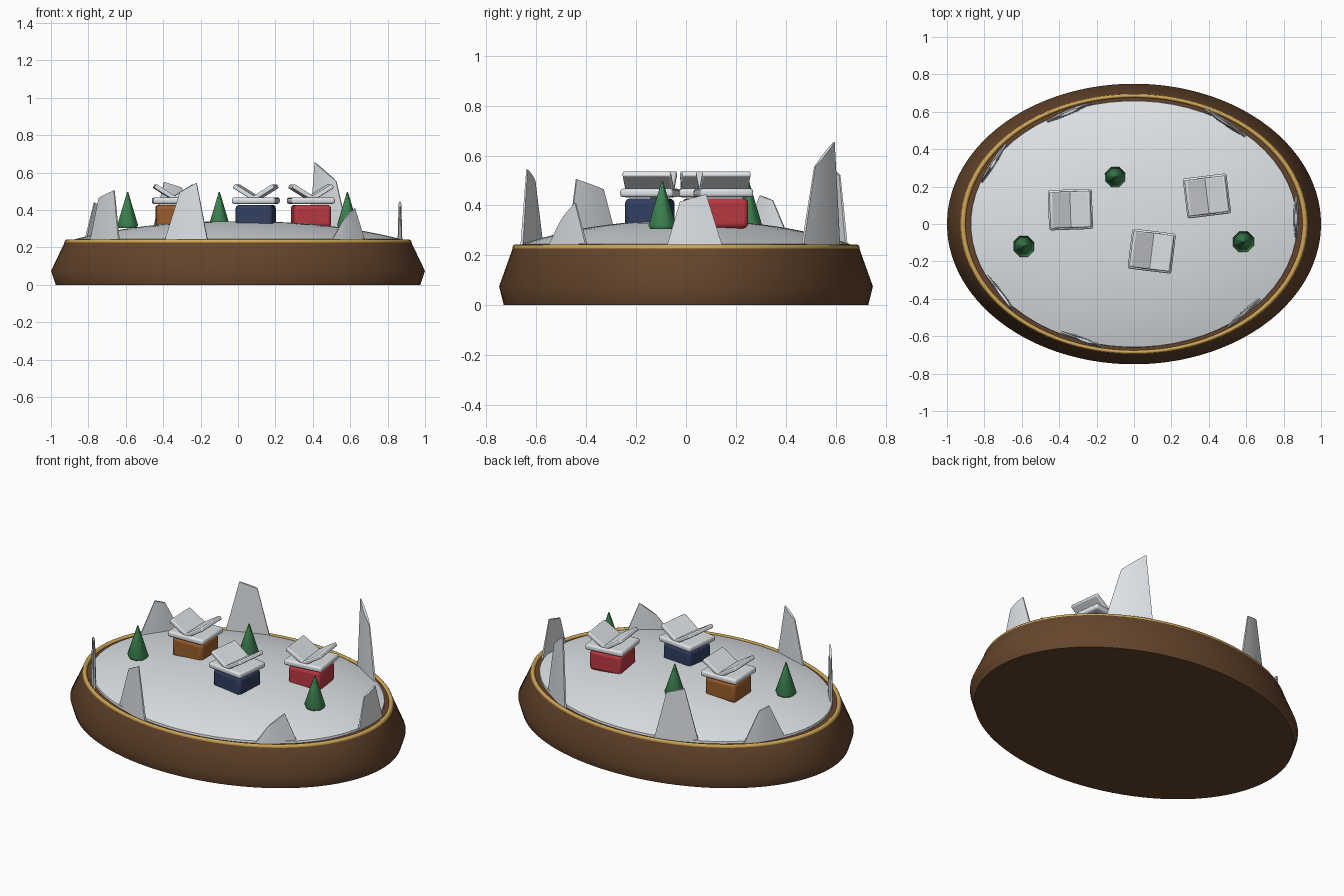
import bpy, bmesh, math
from mathutils import Vector, Matrix

cube = bpy.data.objects.get("Cube")
if cube:
    bpy.data.objects.remove(cube, do_unlink=True)

OVAL = 0.75  # depth to width ratio of the stand


def material(name, r, g, b, rough=0.6):
    m = bpy.data.materials.new(name)
    m.use_nodes = True
    m.diffuse_color = (r, g, b, 1)
    bsdf = m.node_tree.nodes["Principled BSDF"]
    bsdf.inputs["Base Color"].default_value = (r, g, b, 1)
    bsdf.inputs["Roughness"].default_value = rough
    return m


WOOD = material("dark wood", 0.13, 0.06, 0.025)
GOLD = material("gold", 0.62, 0.38, 0.09)
SNOW = material("snow white", 0.74, 0.77, 0.80)
GREEN = material("pine green", 0.05, 0.25, 0.09)
ORANGE = material("burnt orange", 0.33, 0.11, 0.025)
NAVY = material("navy blue", 0.03, 0.05, 0.12)
RED = material("red", 0.50, 0.04, 0.055)


def finish(obj, mat, angle):
    obj.data.materials.append(mat)
    bpy.ops.object.select_all(action="DESELECT")
    obj.select_set(True)
    bpy.context.view_layer.objects.active = obj
    bpy.ops.object.shade_smooth_by_angle(angle=math.radians(angle))
    return obj


def loft(name, rings, mat, angle):
    """Skin a list of closed rings of points and cap both ends."""
    bm = bmesh.new()
    loops = [[bm.verts.new(p) for p in ring] for ring in rings]
    n = len(loops[0])
    for low, high in zip(loops, loops[1:]):
        for i in range(n):
            j = (i + 1) % n
            bm.faces.new((low[i], low[j], high[j], high[i]))
    bm.faces.new(loops[0][::-1])
    bm.faces.new(loops[-1])
    bmesh.ops.recalc_face_normals(bm, faces=bm.faces)
    mesh = bpy.data.meshes.new(name)
    bm.to_mesh(mesh)
    bm.free()
    obj = bpy.data.objects.new(name, mesh)
    bpy.context.collection.objects.link(obj)
    return finish(obj, mat, angle)


def lathe(name, profile, mat, angle, sides=96, squash=OVAL, at=(0, 0)):
    turns = [math.tau * (i + 0.5) / sides for i in range(sides)]
    rings = [[(at[0] + r * math.cos(a), at[1] + r * squash * math.sin(a), z)
              for a in turns] for r, z in profile]
    return loft(name, rings, mat, angle)


def rounded_box(name, size, matrix, bevel, mat):
    bm = bmesh.new()
    bmesh.ops.create_cube(bm, size=1)
    bmesh.ops.scale(bm, vec=size, verts=bm.verts)
    mesh = bpy.data.meshes.new(name)
    bm.to_mesh(mesh)
    bm.free()
    obj = bpy.data.objects.new(name, mesh)
    bpy.context.collection.objects.link(obj)
    obj.matrix_world = matrix
    mod = obj.modifiers.new("rounding", "BEVEL")
    mod.width, mod.segments = bevel, 3
    return finish(obj, mat, 40)


# Oval stand with a gold rim
lathe("stand", [(0.975, 0), (1.0, 0.075), (0.925, 0.232)], WOOD, 50)
bpy.ops.mesh.primitive_torus_add(major_radius=0.914, minor_radius=0.014,
                                 major_segments=96, minor_segments=12,
                                 location=(0, 0, 0.229))
rim = bpy.context.object
rim.name = "gold_rim"
rim.scale.y = OVAL
finish(rim, GOLD, 60)

# Low mound of snow
steps = [1 - (i / 14) ** 1.5 for i in range(14)] + [0.01]
mound = [(0.872 * s, 0.245 + 0.095 * (1 - s ** 2.3)) for s in steps]
lathe("snow_mound", [(0.875, 0.225)] + mound, SNOW, 60, sides=64, squash=0.755)


# Broken ice shards around the edge: foot ends, then two tops (along, height)
def shard(name, foot_a, foot_b, top_a, top_b):
    a, b = Vector(foot_a), Vector(foot_b)
    along = b - a
    side = Vector((-along.y, along.x)).normalized()

    def ring(t0, z0, t1, z1, half):
        pts = []
        for u, w in ((0, 0.4), (0.3, 1), (0.7, 1), (1, 0.4),
                     (1, -0.4), (0.7, -1), (0.3, -1), (0, -0.4)):
            p = a + along * (t0 + (t1 - t0) * u) + side * half * w
            pts.append((p.x, p.y, z0 + (z1 - z0) * u))
        return pts

    loft(name, [ring(0, 0.225, 1, 0.225, 0.013), ring(*top_a, *top_b, 0.007)],
         SNOW, 60)


shard("shard_left", (0.866, -0.08), (0.866, 0.15), (0.24, 0.415), (0.7, 0.445))
shard("shard_back_left", (0.38, 0.615), (0.6, 0.465), (0.14, 0.655), (0.66, 0.555))
shard("shard_back_right", (-0.47, 0.545), (-0.235, 0.645), (0.32, 0.55), (0.72, 0.52))
shard("shard_right_rear", (-0.82, 0.215), (-0.685, 0.43), (0.38, 0.44), (0.62, 0.42))
shard("shard_right_front", (-0.79, -0.27), (-0.635, -0.475), (0.3, 0.465), (0.83, 0.505))
shard("shard_front_right", (-0.395, -0.575), (-0.16, -0.66), (0.36, 0.495), (0.74, 0.545))
shard("shard_front_left", (0.495, -0.555), (0.68, -0.395), (0.32, 0.335), (0.7, 0.41))


# Cottages: rounded body, snowy slab and two crossed roof panels
def cottage(name, x, y, turn, mat):
    base = Matrix.Translation((x, y, 0)) @ Matrix.Rotation(math.radians(turn), 4, "Z")
    rounded_box(name + "_body", (0.2, 0.18, 0.12),
                base @ Matrix.Translation((0, 0, 0.368)), 0.02, mat)
    rounded_box(name + "_snow_slab", (0.235, 0.215, 0.034),
                base @ Matrix.Translation((0, 0, 0.45)), 0.012, SNOW)
    for side, label in ((-1, "right"), (1, "left")):
        tilt = Matrix.Rotation(math.radians(-32 * side), 4, "Y")
        spot = Matrix.Translation((0.035 * side, 0, 0.484))
        rounded_box(f"{name}_roof_{label}", (0.17, 0.195, 0.024),
                    base @ spot @ tilt, 0.007, SNOW)


cottage("orange_cottage", -0.34, 0.077, 2, ORANGE)
cottage("navy_cottage", 0.095, -0.145, -7, NAVY)
cottage("red_cottage", 0.39, 0.15, 7, RED)

# Little pine trees
for label, spot in (("right", (-0.59, -0.12)), ("left", (0.585, -0.095)),
                    ("back", (-0.1, 0.25))):
    lathe("pine_" + label, [(0.052, 0.305), (0.06, 0.32), (0.003, 0.497)],
          GREEN, 50, sides=8, squash=1, at=spot)
